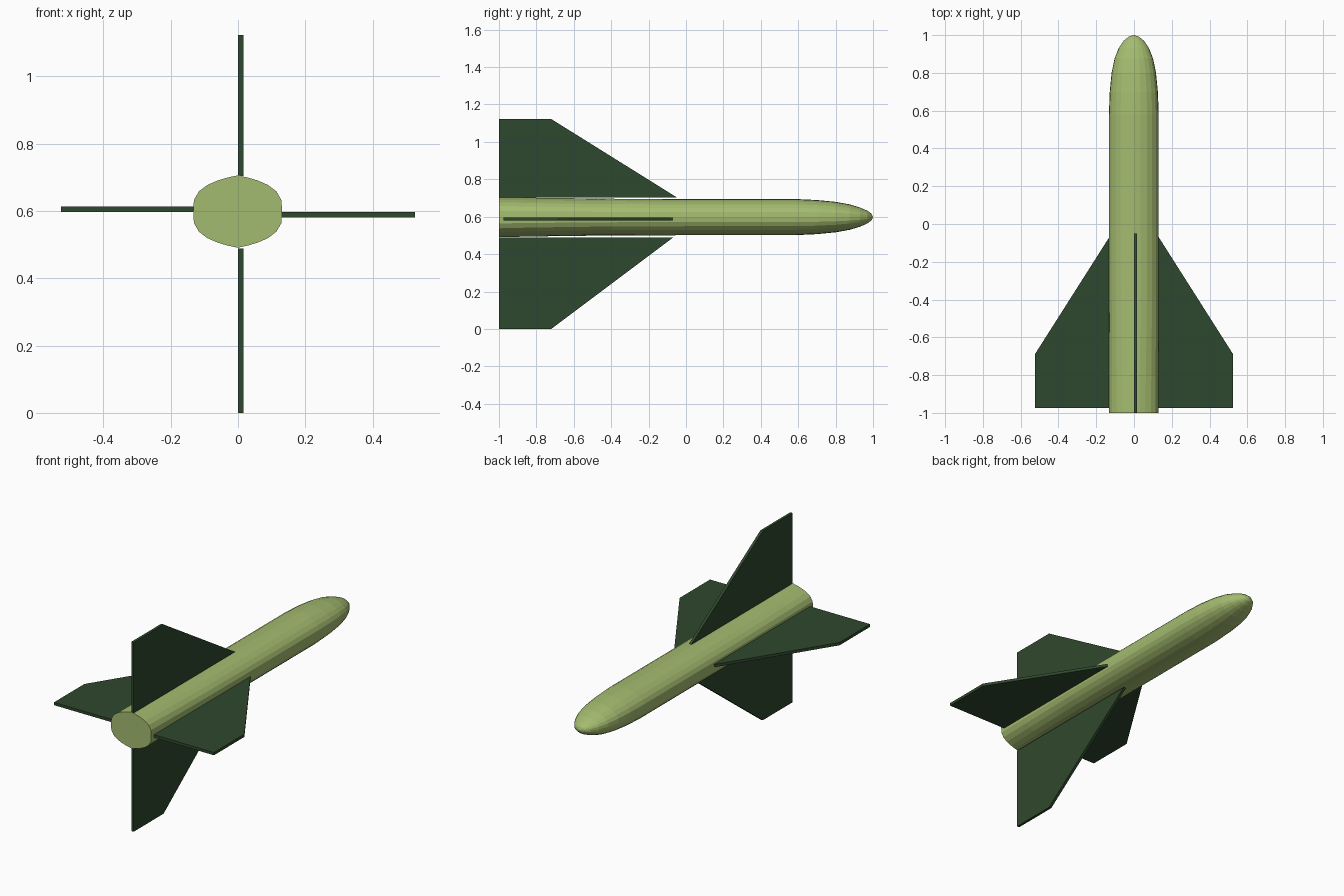
import bpy, bmesh

if "Cube" in bpy.data.objects:
    bpy.data.objects.remove(bpy.data.objects["Cube"])

def material(name, col):
    m = bpy.data.materials.new(name)
    m.diffuse_color = (*col, 1)
    m.use_nodes = True
    m.node_tree.nodes["Principled BSDF"].inputs["Base Color"].default_value = m.diffuse_color
    return m

light = material("light_green", (0.37, 0.50, 0.16))
dark = material("dark_green", (0.028, 0.065, 0.026))

def finish(name, bm, mat):
    bmesh.ops.recalc_face_normals(bm, faces=bm.faces)
    me = bpy.data.meshes.new(name)
    bm.to_mesh(me)
    bm.free()
    me.materials.append(mat)
    ob = bpy.data.objects.new(name, me)
    bpy.context.collection.objects.link(ob)
    return ob

# Quarter cross-sections: peaked at the tail, rounded further forward
tail = [(0, .1075), (.03, .101), (.06, .092), (.09, .079), (.115, .06), (.13, .034), (.132, 0)]
mid = [(0, .097), (.036, .094), (.07, .084), (.097, .068), (.117, .049), (.129, .027), (.132, 0)]

def ring(quarter):
    half = quarter + [(x, -z) for x, z in quarter[-2::-1]]
    return half + [(-x, z) for x, z in half[-2:0:-1]]

# Body: y, tail-shape amount, width factor, height factor
stations = [(-1, 1, 1, 1), (-.8, .6, 1, 1), (-.4, .1, 1, 1), (0, 0, 1, 1), (.58, 0, 1, 1),
            (.7, 0, .965, .94), (.8, 0, .89, .84), (.875, 0, .775, .7),
            (.93, 0, .61, .53), (.97, 0, .41, .35), (.992, 0, .2, .18)]
bm = bmesh.new()
rings = []
for y, t, w, h in stations:
    pts = [((a[0] * t + b[0] * (1 - t)) * w, (a[1] * t + b[1] * (1 - t)) * h)
           for a, b in zip(ring(tail), ring(mid))]
    rings.append([bm.verts.new((x - .001, y, z + .598)) for x, z in pts])
n = len(rings[0])
for a, b in zip(rings, rings[1:]):
    for i in range(n):
        bm.faces.new((a[i], a[(i + 1) % n], b[(i + 1) % n], b[i]))
bm.faces.new(rings[0])
tip = bm.verts.new((-.001, 1, .598))
for i in range(n):
    bm.faces.new((rings[-1][i], rings[-1][(i + 1) % n], tip))
finish("body", bm, light)

# Fins: flat outlines given thickness
def fin(name, outline, push):
    bm = bmesh.new()
    f = bm.faces.new([bm.verts.new(p) for p in outline])
    r = bmesh.ops.extrude_face_region(bm, geom=[f])
    new = [v for v in r["geom"] if isinstance(v, bmesh.types.BMVert)]
    bmesh.ops.translate(bm, verts=new, vec=push)
    finish(name, bm, dark)

for side, s in (("right", 1), ("left", -1)):
    plan = [(.131, -.07), (.525, -.69), (.525, -.975), (.131, -.975)]
    fin(side + "_fin", [(s * x, y, .5965) for x, y in plan], (0, 0, -.0165 * s))

fin("top_fin", [(0, y, z) for y, z in [(-.05, .704), (-.72, 1.122), (-1, 1.122), (-1, .704)]], (.016, 0, 0))
fin("bottom_fin", [(0, y, z) for y, z in [(-.07, .488), (-.72, 0), (-1, 0), (-1, .488)]], (.016, 0, 0))
